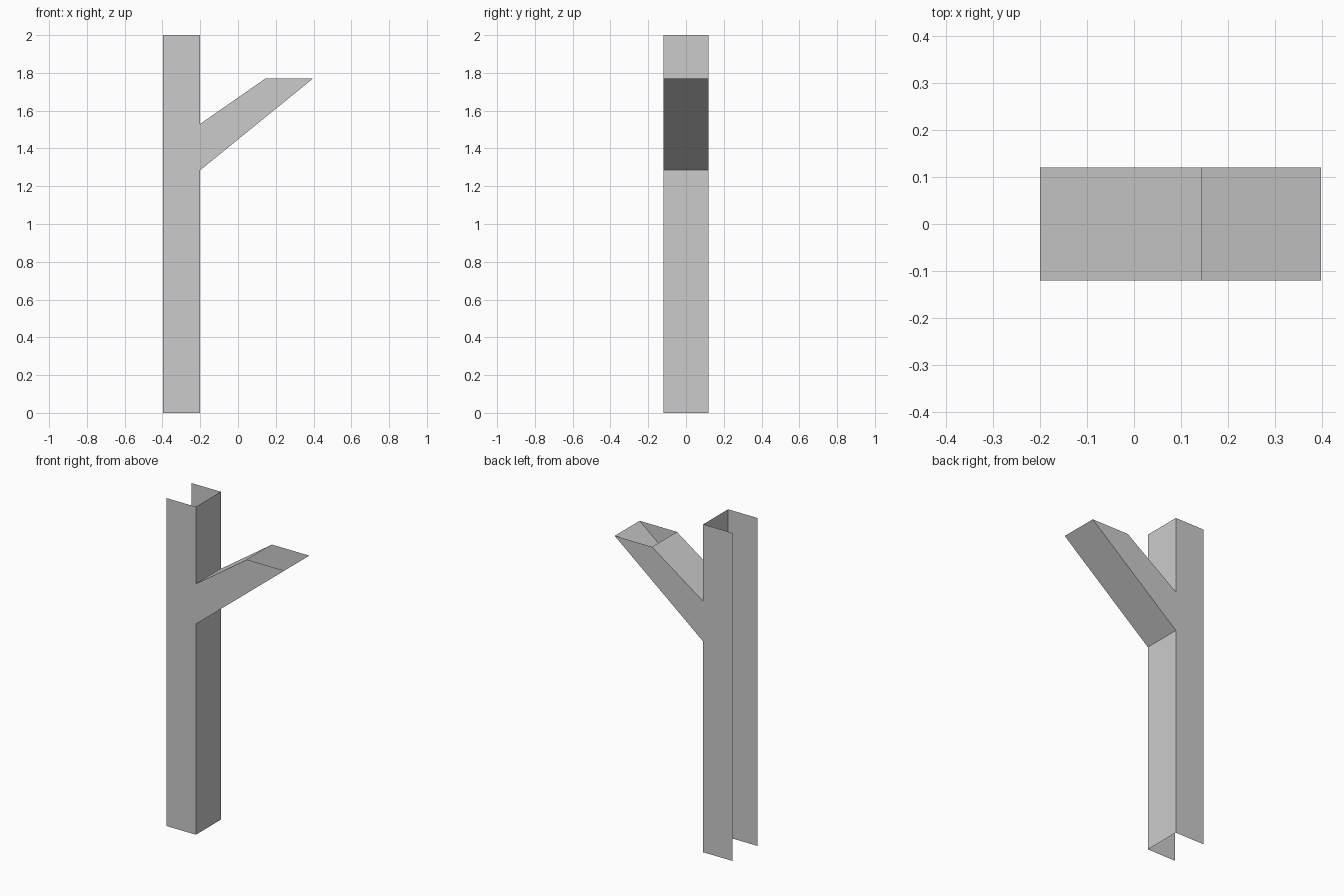
import bpy, bmesh

if "Cube" in bpy.data.objects:
    bpy.data.objects.remove(bpy.data.objects["Cube"])

HALF = 0.12       # half depth in y
BACK, FACE = -0.397, -0.2

bm = bmesh.new()

def wall(*points):
    """Flat face through the given corners."""
    return bm.faces.new([bm.verts.new(p) for p in points])

# Side silhouette of post and branch as one flat sheet, mirrored in y
outline = [(BACK, 0), (FACE, 0), (FACE, 1.285), (0.397, 1.77),
           (0.145, 1.77), (FACE, 1.53), (FACE, 2), (BACK, 2)]
for y in (-HALF, HALF):
    wall(*[(x, y, z) for x, z in outline])

# Cross strips: post front below and above the branch, branch underside and top.
# The back of the post, its ends and the branch tip stay open.
for a, b in ((1, 2), (2, 3), (4, 5), (5, 6)):
    (x0, z0), (x1, z1) = outline[a], outline[b]
    wall((x0, -HALF, z0), (x0, HALF, z0), (x1, HALF, z1), (x1, -HALF, z1))

# Weld the panels into one sheet-metal shell
bmesh.ops.remove_doubles(bm, verts=bm.verts[:], dist=0.0005)
bmesh.ops.recalc_face_normals(bm, faces=bm.faces[:])
# Make normals point outward
front = min(bm.faces, key=lambda f: f.calc_center_median().y)
if front.normal.y > 0:
    bmesh.ops.reverse_faces(bm, faces=bm.faces[:])

mesh = bpy.data.meshes.new("branched_post")
bm.to_mesh(mesh)
bm.free()
post = bpy.data.objects.new("branched_post", mesh)
bpy.context.collection.objects.link(post)
